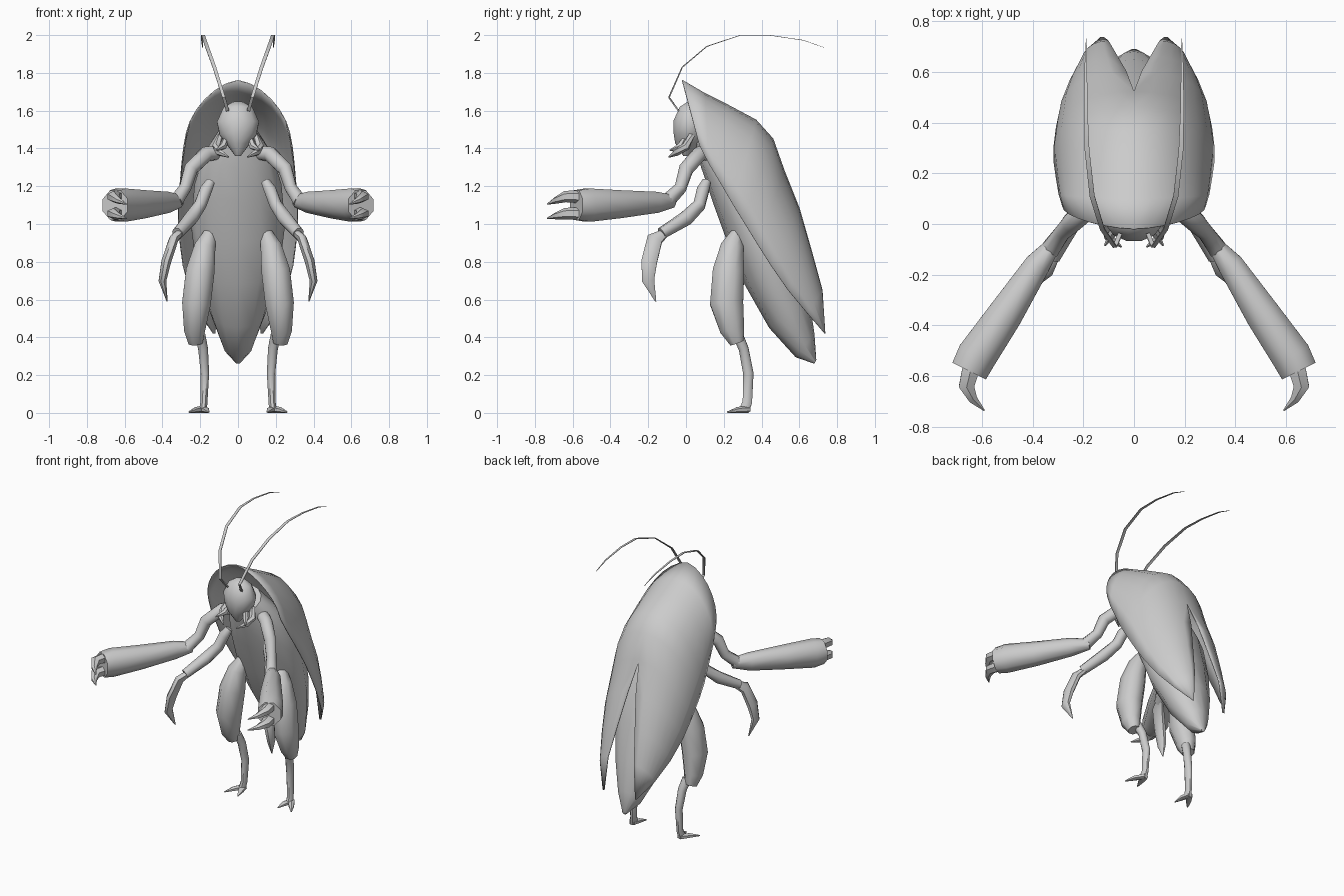
import bpy
import bmesh
import math
from mathutils import Vector

if "Cube" in bpy.data.objects:
    bpy.data.objects.remove(bpy.data.objects["Cube"], do_unlink=True)

grey = bpy.data.materials.new("plain grey")
grey.use_nodes = True
grey.diffuse_color = (0.6, 0.6, 0.6, 1)
grey.node_tree.nodes["Principled BSDF"].inputs["Base Color"].default_value = grey.diffuse_color

X_AXIS, Y_AXIS, Z_AXIS = Vector((1, 0, 0)), Vector((0, 1, 0)), Vector((0, 0, 1))


def finish(name, bm, mirrored=True, thickness=0.0, angle=50):
    """Turn a bmesh into a smooth object, optionally mirrored to the other side."""
    bmesh.ops.remove_doubles(bm, verts=bm.verts, dist=0.0005)
    bmesh.ops.recalc_face_normals(bm, faces=bm.faces)
    mesh = bpy.data.meshes.new(name)
    bm.to_mesh(mesh)
    bm.free()
    mesh.materials.append(grey)
    obj = bpy.data.objects.new(name, mesh)
    bpy.context.collection.objects.link(obj)
    bpy.ops.object.select_all(action="DESELECT")
    obj.select_set(True)
    bpy.context.view_layer.objects.active = obj
    bpy.ops.object.shade_smooth_by_angle(angle=math.radians(angle))
    if mirrored:
        mirror = obj.modifiers.new("Mirror", "MIRROR")
        mirror.use_clip = True
    if thickness:
        solid = obj.modifiers.new("Solidify", "SOLIDIFY")
        solid.thickness = thickness
        solid.offset = 0
    return obj


def bridge(bm, rings, closed=True):
    """Join neighbouring rows of vertices with quads."""
    for low, high in zip(rings, rings[1:]):
        count = len(low)
        for i in range(count if closed else count - 1):
            j = (i + 1) % count
            bm.faces.new((low[i], low[j], high[j], high[i]))


def limb(name, stations, reference, sides=8, mirrored=True, angle=50):
    """Loft ellipses along a path; each station is x, y, z, width, depth."""
    bm = bmesh.new()
    centres = [Vector(s[:3]) for s in stations]
    rings = []
    for i, station in enumerate(stations):
        before, after = centres[max(i - 1, 0)], centres[min(i + 1, len(centres) - 1)]
        tangent = (after - before).normalized()
        across = reference.cross(tangent).normalized()
        deep = tangent.cross(across)
        width, depth = station[3], station[-1]
        ring = []
        for k in range(sides):
            turn = math.tau * (k + 0.5) / sides
            ring.append(bm.verts.new(centres[i] + across * width * math.cos(turn)
                                     + deep * depth * math.sin(turn)))
        rings.append(ring)
    bridge(bm, rings)
    bm.faces.new(rings[0])
    bm.faces.new(rings[-1])
    return finish(name, bm, mirrored, angle=angle)


# Wing shell: each row runs from the back line (x, y, z) to the side rim (x, y, z)
shell_rows = [
    ((0, -.02, 1.76), (.28, .07, 1.42)),
    ((0, .10, 1.69), (.295, .12, 1.32)),
    ((0, .22, 1.63), (.305, .18, 1.22)),
    ((0, .37, 1.55), (.315, .25, 1.1)),
    ((0, .46, 1.45), (.315, .3, 1.02)),
    ((0, .52, 1.28), (.305, .38, .89)),
    ((.03, .6, 1.08), (.29, .45, .78)),
    ((.065, .66, .87), (.255, .54, .65)),
    ((.1, .72, .65), (.205, .64, .53)),
    ((.12, .735, .42), (.13, .735, .42)),
]
bm = bmesh.new()
rows = []
steps = 7
for number, (back, rim) in enumerate(shell_rows):
    back, rim = Vector(back), Vector(rim)
    power = 0.8 if number == 0 else 1
    row = []
    for i in range(steps + 1):
        turn = math.pi / 2 * i / steps
        point = back.lerp(rim, (1 - math.cos(turn)) ** power)
        point.x = back.x + (rim.x - back.x) * math.sin(turn)
        row.append(bm.verts.new(point))
    rows.append(row)
bridge(bm, rows, closed=False)
finish("wing_shell", bm, thickness=0.006)

# Abdomen: belly point (y, z), back point (y, z) and half width
abdomen_rows = [
    ((.05, 1.42), (.16, 1.55), .1),
    ((.08, 1.3), (.25, 1.45), .18),
    ((.14, 1.12), (.38, 1.3), .23),
    ((.22, .9), (.5, 1.1), .25),
    ((.31, .68), (.58, .85), .22),
    ((.44, .45), (.65, .62), .15),
    ((.58, .295), (.68, .42), .08),
    ((.68, .26), (.69, .28), .015),
]
bm = bmesh.new()
rings = []
for belly, back, width in abdomen_rows:
    belly, back = Vector((0, *belly)), Vector((0, *back))
    middle, reach = (belly + back) / 2, (belly - back) / 2
    rings.append([bm.verts.new(middle + reach * math.cos(a) + X_AXIS * width * math.sin(a))
                  for a in (math.tau * k / 12 for k in range(12))])
bridge(bm, rings)
bm.faces.new(rings[0])
bm.faces.new(rings[-1])
finish("abdomen", bm, mirrored=False)

# Head narrowing to the mouth, with palps beside it
limb("head", [(0, .03, 1.645, .03, .02), (0, .025, 1.615, .08, .06),
              (0, .02, 1.54, .115, .09), (0, .015, 1.47, .1, .085),
              (0, 0, 1.42, .06, .06), (0, 0, 1.36, .015, .015)],
     Y_AXIS, sides=12, mirrored=False)
limb("outer_palps", [(.09, .03, 1.47, .018), (.115, 0, 1.41, .022),
                     (.1, -.05, 1.38, .02), (.05, -.09, 1.355, .004)], Z_AXIS, sides=6)
limb("inner_palps", [(.06, 0, 1.46, .015), (.08, -.03, 1.41, .02),
                     (.115, -.085, 1.39, .004)], Z_AXIS, sides=6)

# Flat ribbon antennae
limb("antennae", [(.055, -.04, 1.6, .006, .012), (.075, -.09, 1.67, .005, .012),
                  (.125, -.02, 1.83, .004, .013), (.165, .11, 1.94, .003, .014),
                  (.185, .29, 2, .002, .013), (.19, .45, 1.998, .002, .01),
                  (.19, .62, 1.973, .002, .007), (.188, .73, 1.935, .001, .002)],
     X_AXIS, sides=4)

# Front legs: slim upper arm, thick forearm, paired claws
limb("front_upper_legs", [(.1, .13, 1.38, .04), (.17, .07, 1.37, .042),
                          (.25, 0, 1.29, .04), (.28, -.03, 1.19, .034),
                          (.33, -.1, 1.12, .04)], Y_AXIS)
limb("front_forearms", [(.31, -.07, 1.12, .03, .035), (.38, -.16, 1.115, .055, .06),
                        (.51, -.36, 1.105, .075, .08), (.62, -.52, 1.1, .085, .095),
                        (.65, -.58, 1.1, .08, .085)], Z_AXIS)
for name, base, tip in (("upper_claws", 1.145, 1.105), ("lower_claws", 1.055, 1.03)):
    limb(name, [(.64, -.56, base, .04, .035), (.66, -.64, base, .035, .03),
                (.635, -.69, (base + tip) / 2, .02, .018), (.59, -.735, tip, .003)],
         Z_AXIS, sides=6)

# Middle legs
limb("middle_thighs", [(.145, .11, 1.225, .025), (.17, .09, 1.18, .035),
                       (.2, .07, 1.1, .035), (.25, 0, 1.03, .04),
                       (.32, -.13, .95, .032)], Y_AXIS)
limb("middle_shins", [(.3, -.1, .96, .02, .02), (.34, -.165, .92, .026, .045),
                      (.38, -.195, .8, .028, .045), (.4, -.2, .7, .022, .035),
                      (.375, -.16, .59, .003)], Y_AXIS)

# Hind legs: joint, swollen thigh, thin shin, splayed toes
limb("hip_joints", [(.12, .31, .97, .025), (.17, .26, .93, .03)], Z_AXIS, sides=6)
limb("hind_thighs", [(.15, .27, .95, .035), (.175, .245, .88, .06, .065),
                     (.2, .225, .75, .082, .09), (.22, .215, .58, .082, .095),
                     (.23, .245, .44, .06, .07), (.225, .27, .37, .04, .04)], Y_AXIS)
limb("hind_shins", [(.2, .275, .41, .03), (.185, .305, .34, .028),
                    (.175, .33, .21, .024, .03), (.18, .325, .06, .02, .027),
                    (.185, .31, .015, .022, .03)], Y_AXIS)
for name, tip_x in (("outer_toes", .26), ("inner_toes", .155)):
    limb(name, [(.185, .33, .018, .022, .018), ((.185 + tip_x) / 2, .275, .016, .02, .016),
                (tip_x, .22, .004, .004)], Z_AXIS, sides=6)
